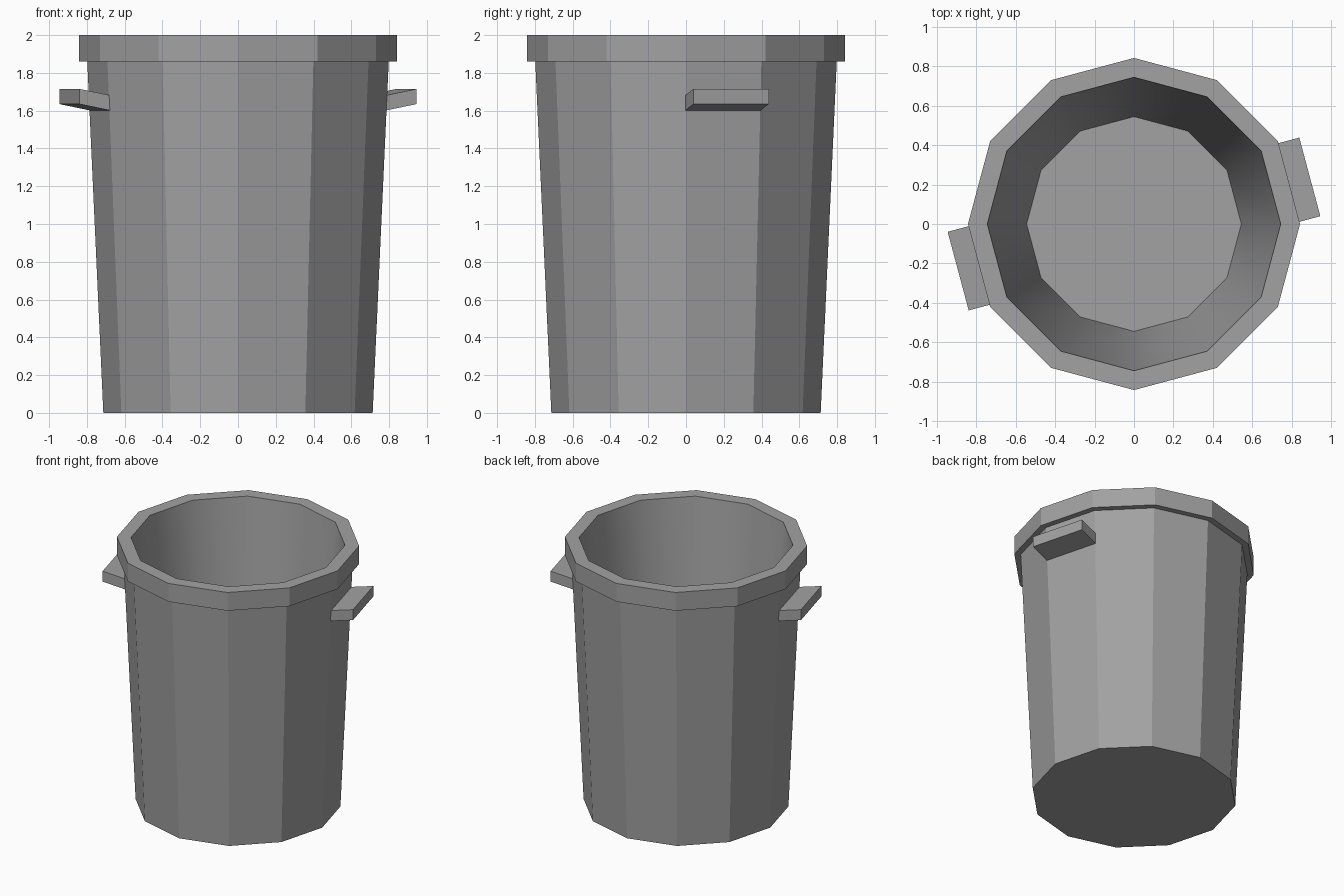
import bpy, bmesh
from math import sin, cos, radians
from mathutils import Matrix, Vector

SIDES = 12
cube = bpy.data.objects.get("Cube")
if cube:
    bpy.data.objects.remove(cube, do_unlink=True)

# Single grey plastic
grey = bpy.data.materials.new("grey plastic")
grey.use_nodes = True
colour = (0.36, 0.36, 0.36, 1)
grey.diffuse_color = colour
grey.node_tree.nodes["Principled BSDF"].inputs["Base Color"].default_value = colour


def make_object(name, bm):
    bmesh.ops.recalc_face_normals(bm, faces=bm.faces)
    mesh = bpy.data.meshes.new(name)
    bm.to_mesh(mesh)
    bm.free()
    mesh.materials.append(grey)
    obj = bpy.data.objects.new(name, mesh)
    bpy.context.collection.objects.link(obj)
    return obj


# Bin: outer wall, overhanging rim, smooth inner wall and floor in one profile
profile = [(0.713, 0), (0.798, 1.86), (0.843, 1.86), (0.843, 2), (0.745, 2), (0.545, 0.1)]
bm = bmesh.new()
rings = []
for radius, z in profile:
    angles = [radians(360 / SIDES * i) for i in range(SIDES)]
    rings.append([bm.verts.new((radius * cos(a), radius * sin(a), z)) for a in angles])
for level, (low, high) in enumerate(zip(rings, rings[1:])):
    for i in range(SIDES):
        j = (i + 1) % SIDES
        face = bm.faces.new((low[i], low[j], high[j], high[i]))
        face.smooth = level == len(profile) - 2
bm.faces.new(rings[0])
bm.faces.new(rings[-1])
for edge in bm.edges:
    edge.smooth = all(f.smooth for f in edge.link_faces)
make_object("bin_body", bm)

# Handles: slabs tilted up and outward from two opposite wall panels
for name, angle in (("left_handle", 15), ("right_handle", 195)):
    bm = bmesh.new()
    bmesh.ops.create_cube(bm, size=1)
    for v in bm.verts:
        outer = v.co.x > 0
        v.co = Vector((0.924 if outer else 0.75,
                       v.co.y * 0.413,
                       (1.675 if outer else 1.64) + v.co.z * 0.08))
    bm.transform(Matrix.Rotation(radians(angle), 4, "Z"))
    make_object(name, bm)
